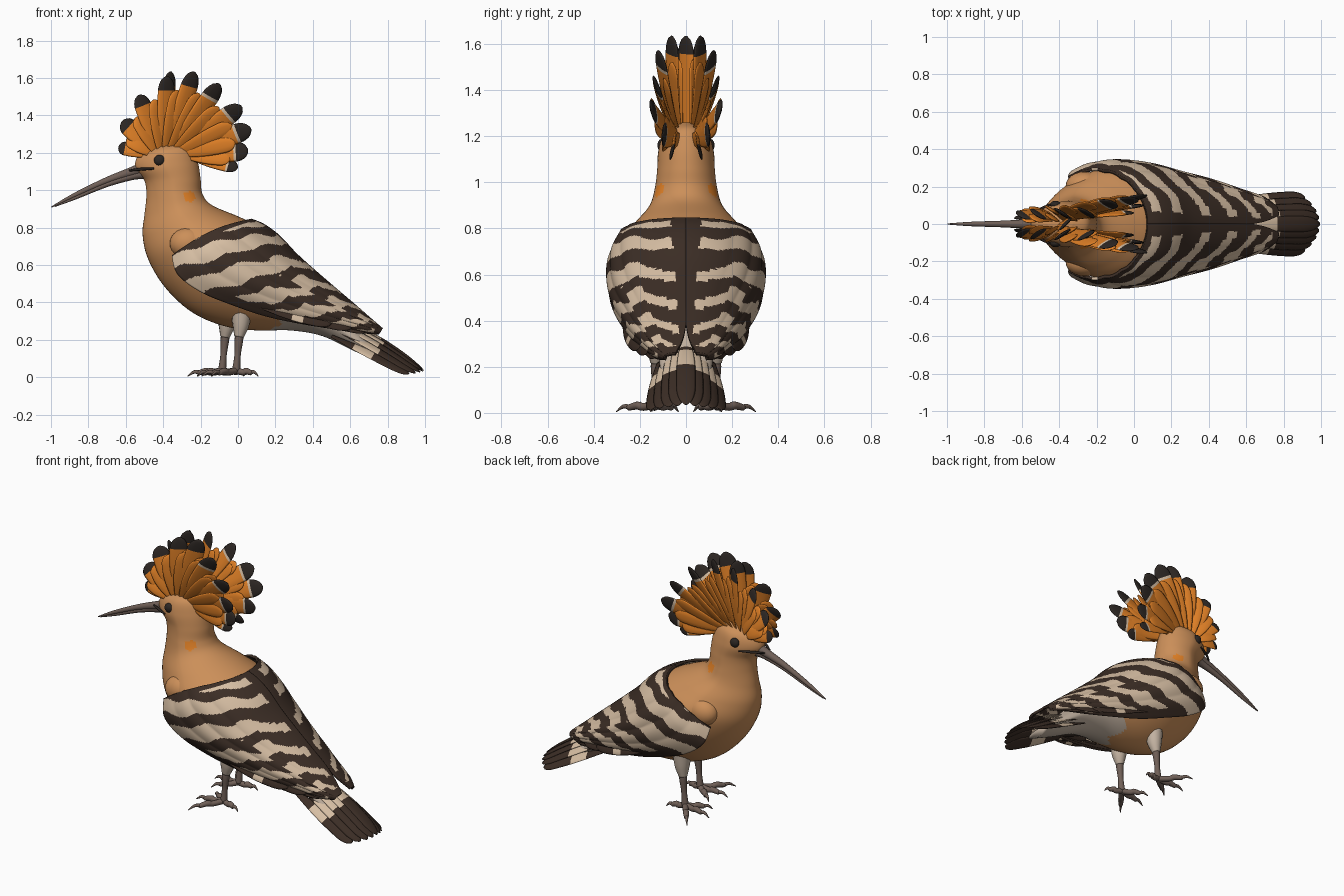
import bpy, bmesh, math
from mathutils import Vector

cube = bpy.data.objects.get("Cube")
if cube:
    bpy.data.objects.remove(cube, do_unlink=True)


def material(name, r, g, b):
    m = bpy.data.materials.new(name)
    m.use_nodes = True
    m.diffuse_color = (r, g, b, 1)
    node = m.node_tree.nodes["Principled BSDF"]
    node.inputs["Base Color"].default_value = (r, g, b, 1)
    node.inputs["Roughness"].default_value = 0.8
    return m


tan = material("tan plumage", 0.60, 0.275, 0.10)
orange = material("crest orange", 0.76, 0.22, 0.02)
cream = material("cream plumage", 0.68, 0.52, 0.37)
dark = material("dark brown plumage", 0.045, 0.027, 0.019)
black = material("black", 0.026, 0.020, 0.017)
horn = material("horn grey brown", 0.16, 0.115, 0.095)
pale = material("pale down", 0.55, 0.45, 0.36)


def spline(points, steps):
    """Catmull-Rom interpolation of tuples."""
    out, last = [], len(points) - 1
    for i in range(last):
        a, b, c, d = (points[max(0, min(last, i + k))] for k in (-1, 0, 1, 2))
        for n in range(steps):
            t = n / steps
            out.append([q + 0.5 * t * (r - p + t * (2 * p - 5 * q + 4 * r - s
                        + t * (3 * (q - r) + s - p))) for p, q, r, s in zip(a, b, c, d)])
    return out + [list(points[-1])]


def loft(name, rings, mats, rule=None, closed=True):
    """Skin a list of rings; rule(centre, u, v) picks each face's material."""
    bm = bmesh.new()
    rows = [[bm.verts.new(p) for p in ring] for ring in rings]
    n = len(rows[0])
    spans = n if closed else n - 1
    for i in range(len(rows) - 1):
        for j in range(spans):
            k = (j + 1) % n
            f = bm.faces.new((rows[i][j], rows[i][k], rows[i + 1][k], rows[i + 1][j]))
            if rule:
                f.material_index = rule(f.calc_center_median(), (i + 0.5) / (len(rows) - 1), (j + 0.5) / spans)
    if closed:
        for row, u in ((rows[0], 0), (rows[-1], 1)):
            f = bm.faces.new(row)
            if rule:
                f.material_index = rule(f.calc_center_median(), u, 0)
    bmesh.ops.recalc_face_normals(bm, faces=bm.faces)
    for f in bm.faces:
        f.smooth = True
    mesh = bpy.data.meshes.new(name)
    bm.to_mesh(mesh)
    bm.free()
    for m in mats:
        mesh.materials.append(m)
    ob = bpy.data.objects.new(name, mesh)
    bpy.context.collection.objects.link(ob)
    return ob


def ellipse(c, a, b, n, pinch=0):
    """Ring about c; pinch narrows the -a end."""
    ring = []
    for j in range(n):
        cs, sn = math.cos(2 * math.pi * j / n), math.sin(2 * math.pi * j / n)
        ring.append(c + a * cs + b * sn * (1 - pinch * max(0, -cs)))
    return ring


def tube(name, points, mat, steps=6, sides=12):
    """Round limb through (x, y, z, radius) points."""
    pts = spline(points, steps)
    rings = []
    for i, p in enumerate(pts):
        d = Vector(pts[min(i + 1, len(pts) - 1)][:3]) - Vector(pts[max(i - 1, 0)][:3])
        a = d.cross(Vector((0.1, 1, 0.05))).normalized()
        b = d.cross(a).normalized()
        rings.append(ellipse(Vector(p[:3]), a * p[3], b * p[3], sides))
    return loft(name, rings, [mat])


def feather(name, base, tip, width, normal, bend, mats, bands):
    """Lens-section blade; bands lists (end fraction, material index)."""
    base, tip, bend = Vector(base), Vector(tip), Vector(bend)
    side = (tip - base).cross(Vector(normal)).normalized()
    up = side.cross(tip - base).normalized()
    rings = []
    for i in range(29):
        s = i / 28 * 0.997
        w = width * (0.35 + 0.65 * math.sin(math.pi / 2 * min(s / 0.7, 1)))
        w *= math.sqrt(1 - max(0, (s - 0.8) / 0.2) ** 2)
        rings.append(ellipse(base.lerp(tip, s) + bend * 4 * s * (1 - s), side * w, up * w * 0.2, 10))
    return loft(name, rings, mats, lambda c, u, v: next((k for e, k in bands if u <= e), bands[-1][1]))


def ball(name, place, size, mat):
    bpy.ops.mesh.primitive_uv_sphere_add(segments=24, ring_count=14, radius=1, location=place)
    ob = bpy.context.object
    ob.name, ob.scale = name, size
    ob.data.materials.append(mat)
    bpy.ops.object.shade_smooth()


# Body: each section runs from a front point to a back point (x, z, x, z, half width)
sections = [(-.46, 1.24, -.33, 1.26, .03), (-.53, 1.19, -.25, 1.23, .095), (-.55, 1.12, -.215, 1.15, .12),
            (-.50, 1.05, -.20, 1.06, .125), (-.49, .97, -.19, .98, .135), (-.50, .87, -.14, .92, .16),
            (-.51, .76, 0, .86, .23), (-.48, .63, .10, .81, .29), (-.39, .48, .20, .73, .30),
            (-.25, .35, .28, .63, .275), (-.08, .275, .36, .55, .23), (.10, .25, .43, .48, .185),
            (.28, .25, .49, .42, .15), (.45, .22, .56, .34, .125), (.62, .14, .67, .23, .11),
            (.76, .08, .78, .12, .09)]
rings = []
for x0, z0, x1, z1, w in spline(sections, 8):
    a, b = Vector((x0, 0, z0)), Vector((x1, 0, z1))
    rings.append(ellipse((a + b) / 2, (b - a) / 2, Vector((0, w, 0)), 56, 0.22))


def body_rule(c, u, v):
    if ((c.x + 0.26) / 0.035) ** 2 + ((c.z - 0.965) / 0.028) ** 2 < 1:
        return 1
    return 2 if c.x > 0.2 + 0.03 * math.sin(40 * c.y) and c.z < 0.6 else 0


loft("body", rings, [tan, orange, pale], body_rule)

# Wings: upper edge (x, z), lower edge (x, z), half width, inner gap
stations = [(.07, .84, -.35, .65, .285, 0), (.14, .81, -.32, .55, .325, 0), (.22, .75, -.20, .46, .33, 0),
            (.31, .655, -.03, .39, .31, 0), (.41, .565, .15, .33, .27, 0), (.52, .47, .34, .29, .23, 0),
            (.62, .385, .53, .26, .18, 0), (.70, .315, .68, .24, .14, .015), (.77, .255, .75, .235, .09, .045)]


def wing_rule(c, u, v):
    if (u < 0.05 and v < 0.72) or abs(c.y) < 0.07 - 0.05 * u or (v > 0.9 and u > 0.3) or u > 0.93:
        return 0
    g = u + 0.25 * v + 0.012 * math.sin(22 * v) + 0.01 * math.sin(40 * u + 6 * v)
    if u > 0.4:
        g += 0.07 * (math.floor(v * 6) * 0.37 % 1 - 0.5)
    return 1 if ((g - 0.01) / 0.165) % 1 > 0.53 else 0


for sgn, label in ((1, "far"), (-1, "near")):
    rings = []
    path = spline(stations, 18)
    for i, (ux, uz, lx, lz, w, gap) in enumerate(path):
        ring = []
        lift = 0.035 * max(0, 1 - 3 * i / len(path))
        for j in range(81):
            t = j / 80
            th = t * math.radians(120)
            k = (1 - math.cos(th)) / 1.5
            ridge = 1 + 0.03 * abs(math.sin(6 * math.pi * t + 2.5 * i / len(path))) * math.sin(math.pi * t)
            ring.append(Vector((ux + (lx - ux) * k, sgn * (gap + (w - gap) * math.sin(th) * ridge),
                                uz + (lz - uz) * k + lift * math.sin(math.pi * k))))
        rings.append(ring)
    wing = loft(label + "_wing", rings, [dark, cream], wing_rule, closed=False)
    solid = wing.modifiers.new("thickness", "SOLIDIFY")
    solid.thickness, solid.offset = 0.016, 0
    ball(label + "_shoulder", (-.265, sgn * .205, .715), (.10, .075, .085), tan)

    # Flight feathers along the lower wing edge
    for n, (x, y, z) in enumerate(((.76, .085, .25), (.70, .125, .25), (.61, .165, .265), (.50, .20, .285))):
        feather(f"{label}_flight_feather_{n}", (x - .42, sgn * (y + .07), z + .11), (x, sgn * y, z), .032,
                (.1, sgn, .5), (0, sgn * .012, -.01), [dark, cream], [(.5, 0), (.64, 1), (1, 0)])

    # Crest fan: outer row of long feathers backed by a shorter inner row
    tips = [(-.64, .03, 1.23), (-.62, .045, 1.37), (-.53, .05, 1.51), (-.38, .055, 1.61), (-.235, .06, 1.635),
            (-.10, .115, 1.57), (.02, .135, 1.45), (.07, .155, 1.33), (.055, .10, 1.21), (0, .06, 1.12)]
    for n, tip in enumerate(tips):
        tip = Vector((tip[0], sgn * tip[1], tip[2]))
        root = Vector((-.45 + .018 * n, sgn * .03, 1.19))
        small = .7 if n in (0, 9) else 1
        bands = [(.77, 0), (.82, 1), (1, 2)] if n > 4 else [(.81, 0), (1, 2)]
        feather(f"{label}_crest_feather_{n}", root, tip, .054 * small, (.65, sgn, .1), (0, sgn * .01, 0),
                [orange, cream, black], bands)
        if n < 9:
            nxt = Vector((tips[n + 1][0], sgn * tips[n + 1][1], tips[n + 1][2]))
            end = root.lerp((tip + nxt) / 2, .8)
            for row, shift in (("inner", -.018), ("outer", .026)):
                out = Vector((0, sgn * shift, 0))
                feather(f"{label}_{row}_crest_feather_{n}", root + out * .6, end + out, .043, (.65, sgn, .1),
                        (0, sgn * .01, 0), [orange], [(1, 0)])

    # Eye and gape line
    ball(label + "_eye", (-.42, sgn * .103, 1.16), (.029, .021, .029), black)
    tube(label + "_gape_line", [(-.58, sgn * .026, 1.105, .005), (-.52, sgn * .068, 1.112, .008),
                                (-.45, sgn * .106, 1.115, .005)], black, 4, 8)

    # Legs, with the far one set a little forward
    fx, fy = (-.085, .13) if sgn > 0 else (-.01, .13)
    tube(label + "_thigh", [(fx + .03, sgn * .12, .38, .06), (fx + .025, sgn * .125, .28, .045),
                            (fx + .015, sgn * fy, .215, .025)], pale)
    tube(label + "_shank", [(fx + .02, sgn * .125, .27, .024), (fx + .015, sgn * fy, .2, .023),
                            (fx + .008, sgn * fy, .12, .017), (fx, sgn * fy, .035, .022)], horn)
    for n, (dx, dy, length) in enumerate(((-1, .1, .17), (-.62, .8, .2), (-.8, -.6, .15), (.95, .2, .115))):
        toe, claw = [], []
        for s, z, r in ((0, .035, .018), (.35, .026, .017), (.5, .032, .018), (.75, .022, .013)):
            toe.append((fx + dx * s * length, sgn * (fy + dy * s * length), z, r))
        for s, z, r in ((.7, .024, .012), (.88, .028, .009), (1.08, .005, .002)):
            claw.append((fx + dx * s * length, sgn * (fy + dy * s * length), z, r))
        tube(f"{label}_toe_{n}", toe, horn, 4, 10)
        tube(f"{label}_claw_{n}", claw, horn, 4, 8)

# Single feather on the crest midline
feather("middle_crest_feather", (-.40, 0, 1.2), (-.36, 0, 1.635), .048, (.8, -.8, 0), (0, 0, 0),
        [orange, black], [(.82, 0), (1, 1)])

# Tail: arched fan of overlapping feathers with a cream band
for i in range(-4, 5):
    k = abs(i) / 4
    feather(f"tail_feather_{i + 4}", (.5, i * .029, .32 - .10 * k * k),
            (.995 - .08 * k * k, i * .036, .035 - .018 * k), .042, (0, i * .14, 1), (0, 0, .037 - .035 * k),
            [dark, cream], [(.29, 0), (.53 + .03 * (i % 2), 1), (1, 0)])

# Beak: upper and lower halves
tube("upper_beak", [(-.49, 0, 1.12, .04), (-.56, 0, 1.10, .027), (-.70, 0, 1.052, .018),
                    (-.87, 0, .975, .012), (-.997, 0, .91, .003)], horn, 8, 16)
tube("lower_beak", [(-.49, 0, 1.09, .033), (-.56, 0, 1.077, .022), (-.70, 0, 1.032, .015),
                    (-.87, 0, .96, .010), (-.98, 0, .913, .003)], horn, 8, 16)
